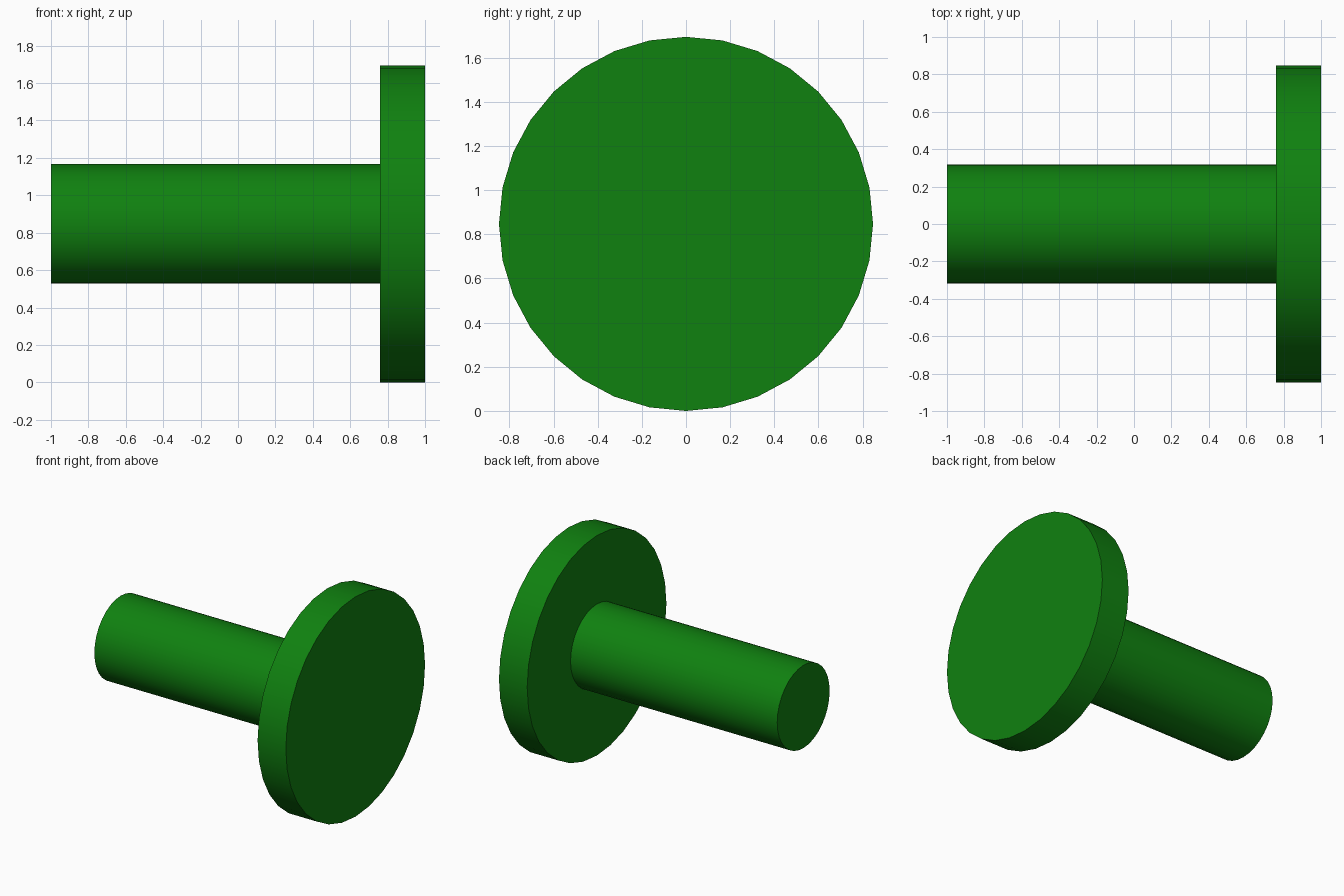
import bpy
import math

if "Cube" in bpy.data.objects:
    bpy.data.objects.remove(bpy.data.objects["Cube"])

AXIS_Z = 0.847  # height of the shared axis

green = bpy.data.materials.new("green")
green.diffuse_color = (0.005, 0.22, 0.005, 1.0)
green.use_nodes = True
green.node_tree.nodes["Principled BSDF"].inputs["Base Color"].default_value = green.diffuse_color


def x_cylinder(name, radius, x0, x1):
    """Cylinder lying along x, from x0 to x1."""
    bpy.ops.mesh.primitive_cylinder_add(
        vertices=32, radius=radius, depth=x1 - x0,
        location=((x0 + x1) / 2, 0, AXIS_Z), rotation=(0, math.pi / 2, 0))
    obj = bpy.context.object
    obj.name = name
    obj.data.materials.append(green)
    bpy.ops.object.transform_apply(location=False, rotation=True, scale=True)
    bpy.ops.object.shade_smooth_by_angle(angle=math.radians(30))
    return obj


# Long shaft butting against the wide head disc
x_cylinder("shaft", 0.319, -1.0, 0.76)
x_cylinder("head_disc", AXIS_Z, 0.76, 1.0)
